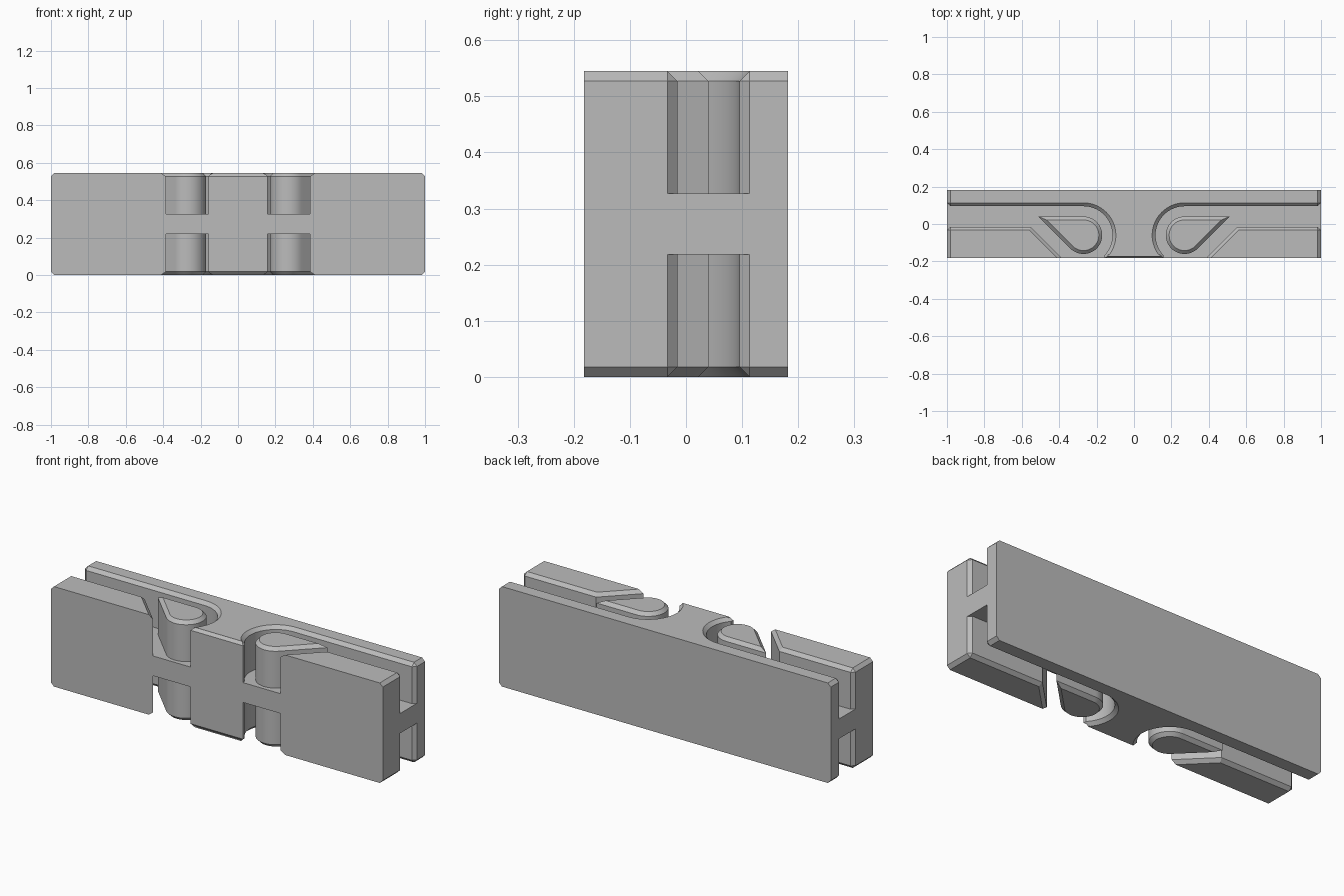
import bpy, bmesh, math
from mathutils import Vector

if "Cube" in bpy.data.objects:
    bpy.data.objects.remove(bpy.data.objects["Cube"], do_unlink=True)

# Main sizes
HALF_Y, HEIGHT = 0.182, 0.545
MID = HEIGHT / 2
WEB = 0.054            # half thickness of the central web
C = 0.018              # chamfer
CORNER = C / math.sqrt(2)
EYE = Vector((0.27, -0.06))   # centre of the round end of each groove
GROOVE_R, DROP_R = 0.155, 0.1
GROOVE_BACK = EYE.y + GROOVE_R
GROOVE_FRONT = -0.015

grey = bpy.data.materials.new("plain grey")
grey.use_nodes = True
grey.diffuse_color = (0.5, 0.5, 0.5, 1)
grey.node_tree.nodes["Principled BSDF"].inputs["Base Color"].default_value = (0.5, 0.5, 0.5, 1)


def arc(radius, start, end, steps):
    angles = [math.radians(start + (end - start) * i / steps) for i in range(steps + 1)]
    return [EYE + radius * Vector((math.cos(a), math.sin(a))) for a in angles]


def flip_x(points, insets):
    """Mirror a closed outline, keeping it counter-clockwise."""
    return ([Vector((-p.x, p.y)) for p in reversed(points)],
            insets[-2::-1] + insets[-1:])


def inset_outline(points, insets):
    """Move every edge inward by its own distance."""
    normals = []
    for i, p in enumerate(points):
        d = (points[(i + 1) % len(points)] - p).normalized()
        normals.append(Vector((-d.y, d.x)))
    result = []
    for i, p in enumerate(points):
        a, b, da, db = normals[i - 1], normals[i], insets[i - 1], insets[i]
        det = a.x * b.y - a.y * b.x
        if abs(det) < 1e-6:
            result.append(p + b * db)
        else:
            result.append(p + Vector((da * b.y - db * a.y, a.x * db - b.x * da)) / det)
    return result


def finish(name, bm):
    mesh = bpy.data.meshes.new(name)
    bm.to_mesh(mesh)
    bm.free()
    mesh.materials.append(grey)
    obj = bpy.data.objects.new(name, mesh)
    bpy.context.collection.objects.link(obj)
    bpy.ops.object.select_all(action="DESELECT")
    obj.select_set(True)
    bpy.context.view_layer.objects.active = obj
    bpy.ops.object.shade_smooth_by_angle(angle=math.radians(25))


def tiers(name, points, insets):
    """Chamfered prisms above and below the web."""
    bm = bmesh.new()
    top = inset_outline(points, insets)
    n = len(points)
    for side in (1, -1):
        layers = ((points, WEB), (points, MID - C), (top, MID))
        rings = [[bm.verts.new((p.x, p.y, MID + side * z)) for p in ring]
                 for ring, z in layers]
        faces = [bm.faces.new(rings[-1])]
        for low, high in zip(rings, rings[1:]):
            for i in range(n):
                j = (i + 1) % n
                faces.append(bm.faces.new((low[i], low[j], high[j], high[i])))
        if side < 0:
            bmesh.ops.reverse_faces(bm, faces=faces)
    bmesh.ops.remove_doubles(bm, verts=bm.verts, dist=1e-5)
    finish(name, bm)


# Central web
bm = bmesh.new()
bmesh.ops.create_cube(bm, size=1)
for v in bm.verts:
    v.co = (v.co.x * 2, v.co.y * 2 * HALF_Y, MID + v.co.z * 2 * WEB)
finish("central_web", bm)

# Back wall with the neck between the two grooves
half = [Vector((0.158, -HALF_Y))] + arc(GROOVE_R, 223, 90, 24)
half += [Vector((1 - C, GROOVE_BACK)), Vector((1, GROOVE_BACK + C)), Vector((1, HALF_Y))]
edges = [C] * (len(half) - 3) + [CORNER, C]
other = [Vector((-p.x, p.y)) for p in reversed(half)]
tiers("back_wall_and_neck", half + other, edges + [0] + edges[::-1] + [C])

# Front wings
slope = HALF_Y + GROOVE_FRONT
wing = [Vector(p) for p in ((0.385, -HALF_Y), (1, -HALF_Y), (1, GROOVE_FRONT - C),
                            (1 - C, GROOVE_FRONT), (0.385 + slope, GROOVE_FRONT))]
wing_insets = [0, C, CORNER, C, C]
tiers("left_wing", wing, wing_insets)
tiers("right_wing", *flip_x(wing, wing_insets))

# Teardrop posts inside the grooves
drop = arc(DROP_R, 90, 315, 32)
drop.append(EYE + DROP_R * Vector((1 + math.sqrt(2), 1)))
drop_insets = [C] * len(drop)
tiers("left_teardrop", drop, drop_insets)
tiers("right_teardrop", *flip_x(drop, drop_insets))
